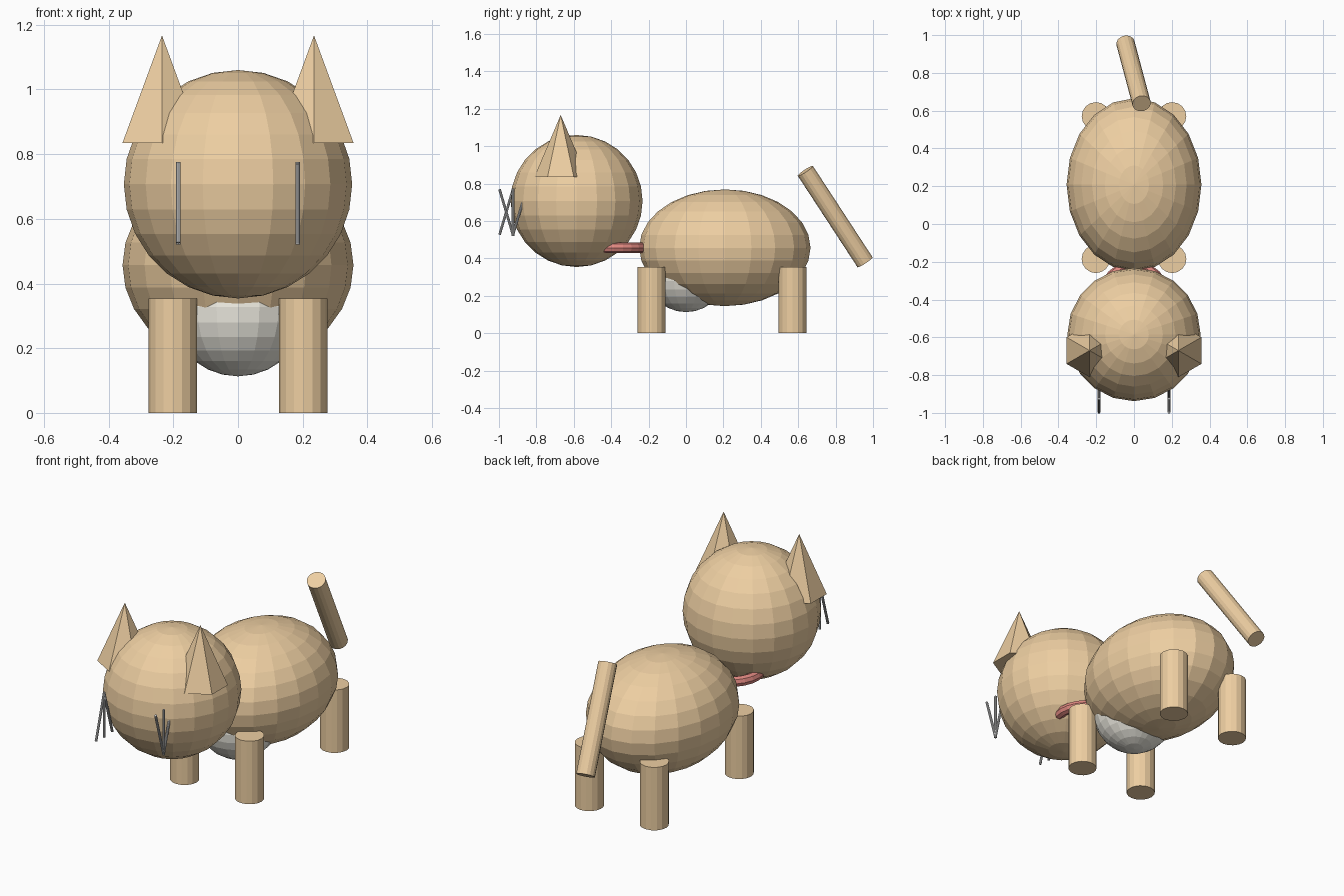
import bpy
from math import radians, sin, cos
from mathutils import Vector

if "Cube" in bpy.data.objects:
    bpy.data.objects.remove(bpy.data.objects["Cube"])


def material(name, rgb):
    m = bpy.data.materials.new(name)
    m.diffuse_color = (*rgb, 1)
    m.use_nodes = True
    m.node_tree.nodes["Principled BSDF"].inputs["Base Color"].default_value = m.diffuse_color
    return m


FUR = material("fur", (0.85, 0.62, 0.36))
RED = material("collar_red", (0.75, 0.25, 0.22))
CREAM = material("belly_cream", (0.88, 0.86, 0.78))


def finish(name, mat=None):
    o = bpy.context.object
    o.name = name
    if mat:
        o.data.materials.append(mat)
    return o


def ball(name, loc, radii, mat):
    bpy.ops.mesh.primitive_uv_sphere_add(segments=20, ring_count=14, radius=1, location=loc)
    o = finish(name, mat)
    o.scale = radii
    return o


def rod(name, a, b, r, sides, mat=None):
    a, b = Vector(a), Vector(b)
    d = b - a
    bpy.ops.mesh.primitive_cylinder_add(vertices=sides, radius=r, depth=d.length, location=(a + b) / 2)
    o = finish(name, mat)
    o.rotation_euler = d.to_track_quat('Z', 'Y').to_euler()
    return o


# Body, belly patch and head
ball("body", (0, 0.208, 0.457), (0.357, 0.458, 0.312), FUR)
ball("belly", (0, 0, 0.327), (0.214, 0.214, 0.214), CREAM)
ball("head", (0, -0.585, 0.707), (0.353, 0.353, 0.353), FUR)

# Collar ring between head and body
bpy.ops.mesh.primitive_torus_add(location=(0, -0.385, 0.457), major_radius=0.162, minor_radius=0.028,
                                 major_segments=24, minor_segments=8)
finish("collar", RED)

# Tail
rod("tail", (-0.045, 0.957, 0.38), (0.04, 0.638, 0.868), 0.049, 16, FUR)

for side, s in (("left", -1), ("right", 1)):
    # Legs
    for end, y in (("front", -0.185), ("back", 0.57)):
        rod(f"{end}_leg_{side}", (s * 0.202, y, 0), (s * 0.202, y, 0.354), 0.075, 16, FUR)

    # Six-sided pointed ears
    bpy.ops.mesh.primitive_cone_add(vertices=6, radius1=0.141, depth=0.332,
                                    location=(s * 0.235, -0.67, 1.001))
    finish(f"ear_{side}", FUR)

    # Whisker fans: the right fan meets at the bottom, the left one at the top
    for i in (-1, 0, 1):
        t = radians(16.5) * i
        half = 0.127
        off = Vector((0, sin(t) * half, s * cos(t) * half))
        mid = Vector((s * 0.185, -0.925 + 0.036 * i, 0.648))
        rod(f"whisker_{side}_{i + 2}", mid - off, mid + off, 0.007, 8)
